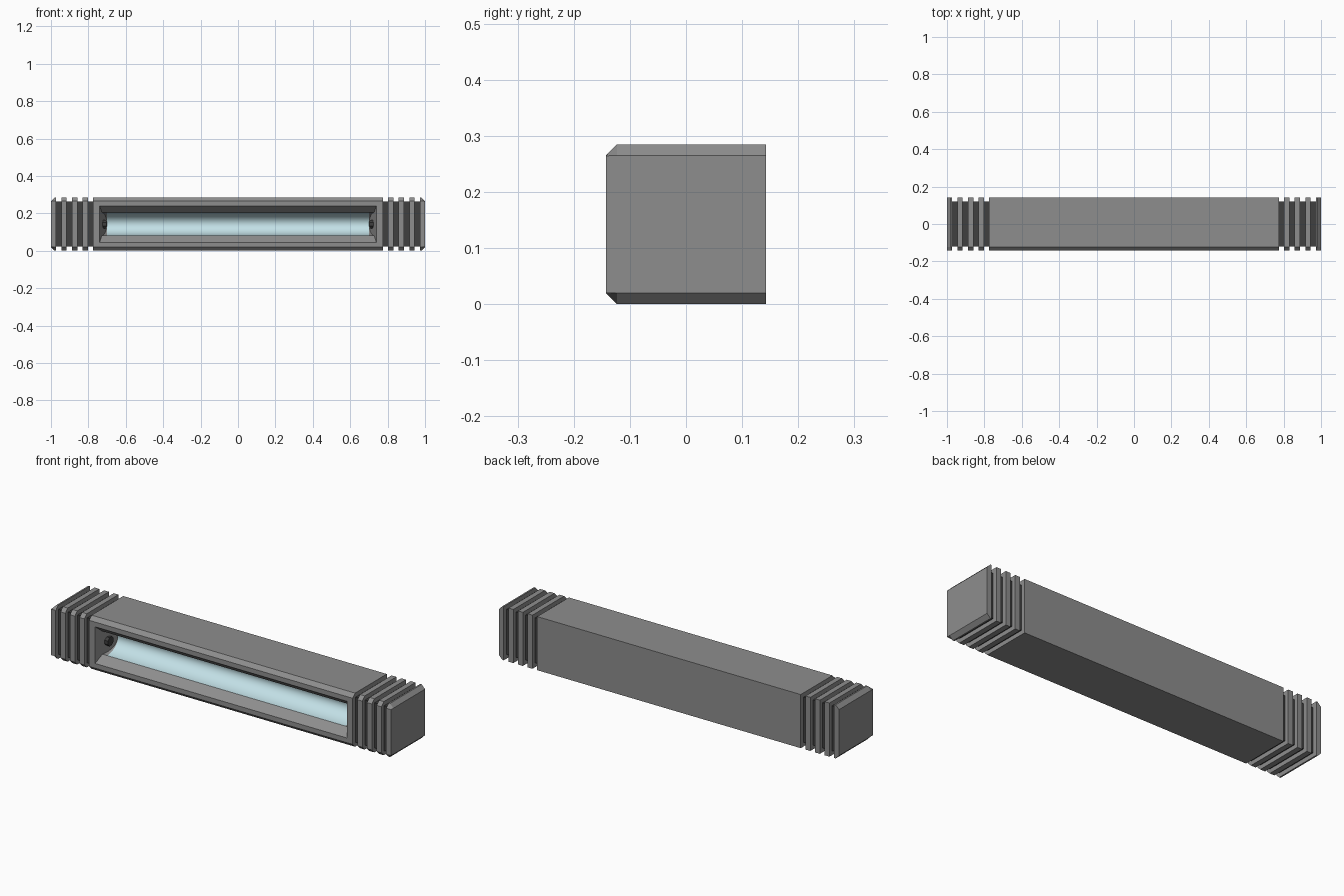
import bpy, bmesh, math

cube = bpy.data.objects.get("Cube")
if cube:
    bpy.data.objects.remove(cube, do_unlink=True)


def material(name, r, g, b):
    m = bpy.data.materials.new(name)
    m.use_nodes = True
    m.diffuse_color = (r, g, b, 1)
    m.node_tree.nodes["Principled BSDF"].inputs["Base Color"].default_value = (r, g, b, 1)
    return m


GREY = material("housing grey", 0.27, 0.27, 0.27)
DARK = material("dark grey", 0.05, 0.05, 0.05)
BLUE = material("pale blue", 0.56, 0.77, 0.82)

HALF = 0.143            # half depth
TOP = 0.285             # height
MID = TOP / 2
CH = 0.02               # chamfer
BODY = 0.775            # half length of the central body
STEP = (1 - BODY) / 8   # width of each rib and groove

# Cross-section in y, z with chamfered front edges
SECTION = [(-HALF, CH), (-HALF + CH, 0), (HALF, 0), (HALF, TOP),
           (-HALF + CH, TOP), (-HALF, TOP - CH)]


def finish(bm, name, mats, smooth=False):
    bmesh.ops.recalc_face_normals(bm, faces=bm.faces)
    mesh = bpy.data.meshes.new(name)
    bm.to_mesh(mesh)
    bm.free()
    for m in mats:
        mesh.materials.append(m)
    ob = bpy.data.objects.new(name, mesh)
    bpy.context.collection.objects.link(ob)
    if smooth:
        bpy.ops.object.select_all(action='DESELECT')
        ob.select_set(True)
        bpy.context.view_layer.objects.active = ob
        bpy.ops.object.shade_smooth_by_angle(angle=math.radians(32))
    return ob


def loft(bm, rings, cap_start=True, cap_end=True):
    """Skin a list of vertex rings; returns the rings of new vertices."""
    loops = [[bm.verts.new(p) for p in ring] for ring in rings]
    n = len(loops[0])
    for a, b in zip(loops, loops[1:]):
        for i in range(n):
            j = (i + 1) % n
            bm.faces.new((a[i], a[j], b[j], b[i]))
    if cap_start:
        bm.faces.new(loops[0])
    if cap_end:
        bm.faces.new(loops[-1])
    return loops


def ring(x, section=SECTION):
    return [(x, y, z) for y, z in section]


# Central housing with a tapered recess and curved reflector
bm = bmesh.new()
left, right = loft(bm, [ring(-BODY), ring(BODY)])
front = [f for f in bm.faces if all(v.co.y < -HALF + 0.001 for v in f.verts)]
bmesh.ops.delete(bm, geom=front, context='FACES_ONLY')

RIM_Y, RIM_H, DEPTH, SEG = -0.1, 0.061, 0.09, 24
OPEN_H, OPEN_X, TROUGH_X = 0.0975, 0.74, 0.70
arc = []
for i in range(SEG + 1):
    a = math.pi * i / SEG
    arc.append((RIM_Y + DEPTH * math.sin(a), MID - RIM_H * math.cos(a)))
recess = [(-HALF, MID - OPEN_H)] + arc + [(-HALF, MID + OPEN_H)]


def reach(y):
    """Half length of the recess at depth y."""
    t = (y + HALF) / (RIM_Y + DEPTH + HALF)
    return OPEN_X + (TROUGH_X + 0.001 - OPEN_X) * t


rows = [[bm.verts.new((x, y, z)) for x in (-reach(y), -TROUGH_X, TROUGH_X, reach(y))]
        for y, z in recess]
for k, (r, s) in enumerate(zip(rows, rows[1:])):
    for c in range(3):
        f = bm.faces.new((r[c], r[c + 1], s[c + 1], s[c]))
        if c == 1 and 0 < k < len(rows) - 2:
            f.material_index = 1
for c in (0, 3):
    bm.faces.new([r[c] for r in rows])          # slanted end walls
# Frame around the opening
low, high = rows[0], rows[-1]
bm.faces.new([left[0], right[0]] + low[::-1])
bm.faces.new([left[5], right[5]] + high[::-1])
bm.faces.new((left[0], low[0], high[0], left[5]))
bm.faces.new((right[0], low[3], high[3], right[5]))
finish(bm, "housing", [GREY, BLUE], smooth=True)

for side, label in ((1, "left"), (-1, "right")):
    # Dark core showing in the grooves
    h = HALF - 0.023
    core = [(-h, MID - h), (h, MID - h), (h, MID + h), (-h, MID + h)]
    bm = bmesh.new()
    loft(bm, [ring(side * (BODY - 0.004), core), ring(side * (1 - STEP / 2), core)])
    finish(bm, label + "_groove_core", [DARK])

    # Ribs
    for i in range(3):
        x = BODY + STEP * (2 * i + 1)
        bm = bmesh.new()
        loft(bm, [ring(side * x), ring(side * (x + STEP))])
        finish(bm, f"{label}_rib_{i + 1}", [GREY])

    # End cap with its outer top and bottom edges chamfered
    outer = [(y, min(max(z, CH), TOP - CH)) for y, z in SECTION]
    outer[0], outer[5] = (-HALF, CH + 0.0005), (-HALF, TOP - CH - 0.0005)
    bm = bmesh.new()
    loft(bm, [ring(side * (1 - STEP)), ring(side * (1 - CH)), ring(side, outer)])
    finish(bm, label + "_end_cap", [GREY])

    # Octagonal lamp socket on the slanted end wall
    octagon = [(-0.065 + 0.025 * math.cos(math.pi * (i + 0.5) / 4),
                MID + 0.025 * math.sin(math.pi * (i + 0.5) / 4)) for i in range(8)]
    bm = bmesh.new()
    loft(bm, [ring(side * 0.735, octagon), ring(side * 0.703, octagon)])
    finish(bm, label + "_socket", [DARK])
